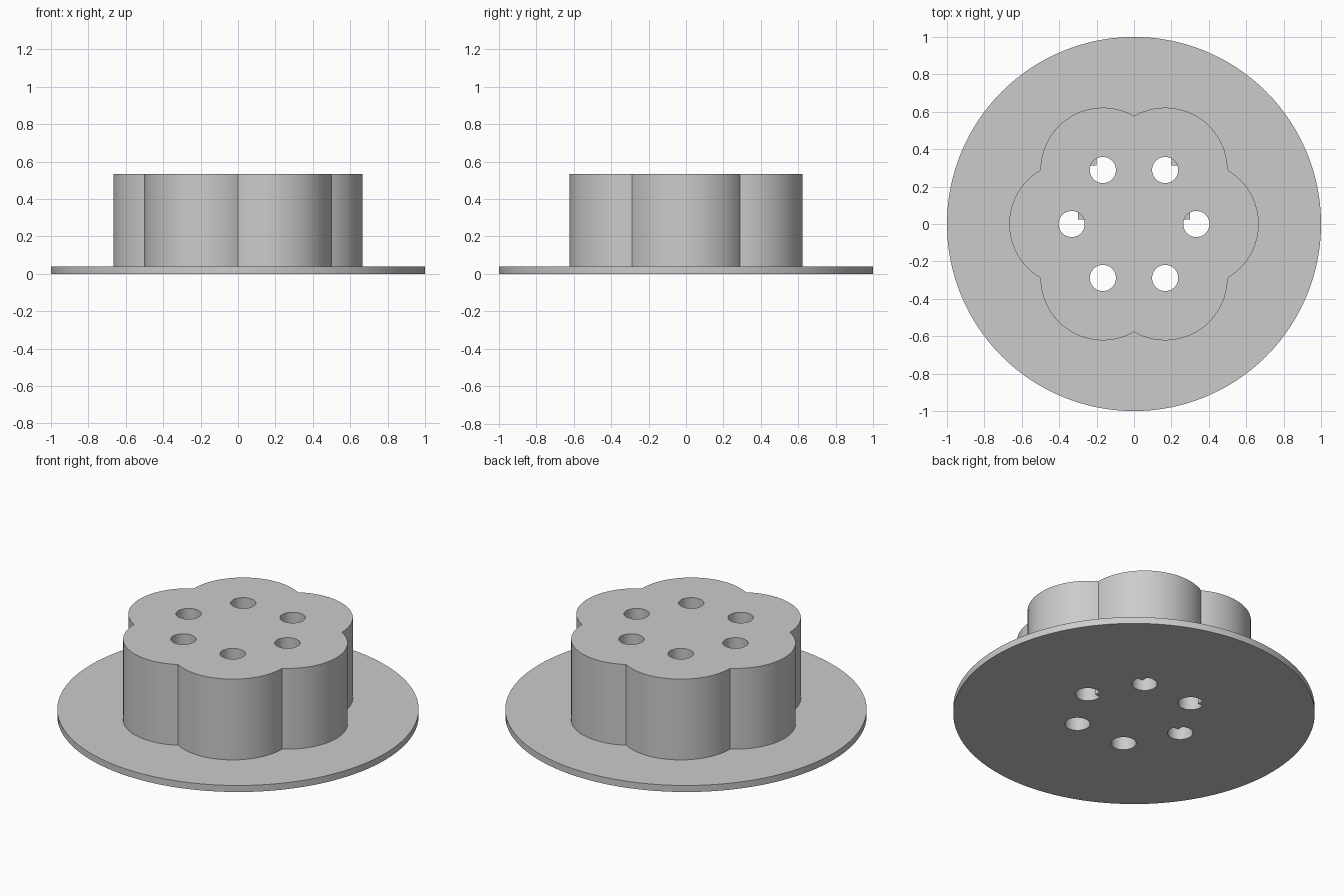
import bpy, bmesh
from math import sin, cos, radians, asin, acos, degrees

cube = bpy.data.objects.get("Cube")
if cube:
    bpy.data.objects.remove(cube, do_unlink=True)

PITCH = 1 / 3        # ring radius of the holes, also the lobe radius
HOLE = 0.07
PLATE_TOP, BODY_TOP = 0.04, 0.533

grey = bpy.data.materials.new("light grey")
grey.use_nodes = True
grey.diffuse_color = (0.6, 0.6, 0.6, 1)
grey.node_tree.nodes["Principled BSDF"].inputs["Base Color"].default_value = (0.6, 0.6, 0.6, 1)


def arc(cx, cy, r, start, end, steps):
    """Points from start up to, but not including, end (degrees)."""
    angles = [radians(start + (end - start) * i / steps) for i in range(steps)]
    return [(cx + r * cos(a), cy + r * sin(a)) for a in angles]


def ring_point(angle):
    return PITCH * cos(radians(angle)), PITCH * sin(radians(angle))


def round_hole(angle):
    return arc(*ring_point(angle), HOLE, 0, 360, 48)


def notched_hole(angle, side):
    """Round hole with one square corner left filled, towards side * x and +y."""
    cx, cy = ring_point(angle)
    dx, dy = 0.034, 0.023
    start = degrees(acos(dx / HOLE))
    end = 360 + degrees(asin(dy / HOLE))
    pts = arc(0, 0, HOLE, start, end, 44)
    pts += [(HOLE * cos(radians(end)), dy), (dx, dy)]
    return [(cx + side * x, cy + y) for x, y in pts]


def extruded(name, loops, z0, z1):
    """Solid from an outline followed by its hole outlines."""
    bm = bmesh.new()
    edges = []
    for pts in loops:
        vs = [bm.verts.new((x, y, z0)) for x, y in pts]
        edges += [bm.edges.new((vs[i - 1], vs[i])) for i in range(len(vs))]
    bmesh.ops.triangle_fill(bm, use_beauty=True, use_dissolve=False, edges=edges)
    top = bmesh.ops.extrude_face_region(bm, geom=bm.faces[:], use_keep_orig=True)["geom"]
    bmesh.ops.translate(bm, vec=(0, 0, z1 - z0),
                        verts=[g for g in top if isinstance(g, bmesh.types.BMVert)])
    bmesh.ops.recalc_face_normals(bm, faces=bm.faces[:])
    mesh = bpy.data.meshes.new(name)
    bm.to_mesh(mesh)
    bm.free()
    mesh.materials.append(grey)
    ob = bpy.data.objects.new(name, mesh)
    bpy.context.collection.objects.link(ob)
    bpy.ops.object.select_all(action='DESELECT')
    ob.select_set(True)
    bpy.context.view_layer.objects.active = ob
    bpy.ops.object.shade_smooth_by_angle(angle=radians(30))
    return ob


# Round base plate, four of its holes with a small corner tab
plate_holes = [notched_hole(0, -1), notched_hole(60, 1), notched_hole(120, -1),
               notched_hole(180, 1), round_hole(240), round_hole(300)]
extruded("base_plate", [arc(0, 0, 1, 0, 360, 128)] + plate_holes, 0, PLATE_TOP)

# Six-lobed body with through holes
outline = []
for a in range(0, 360, 60):
    outline += arc(*ring_point(a), PITCH, a - 60, a + 60, 40)
extruded("lobed_body", [outline] + [round_hole(a) for a in range(0, 360, 60)],
         PLATE_TOP, BODY_TOP)
